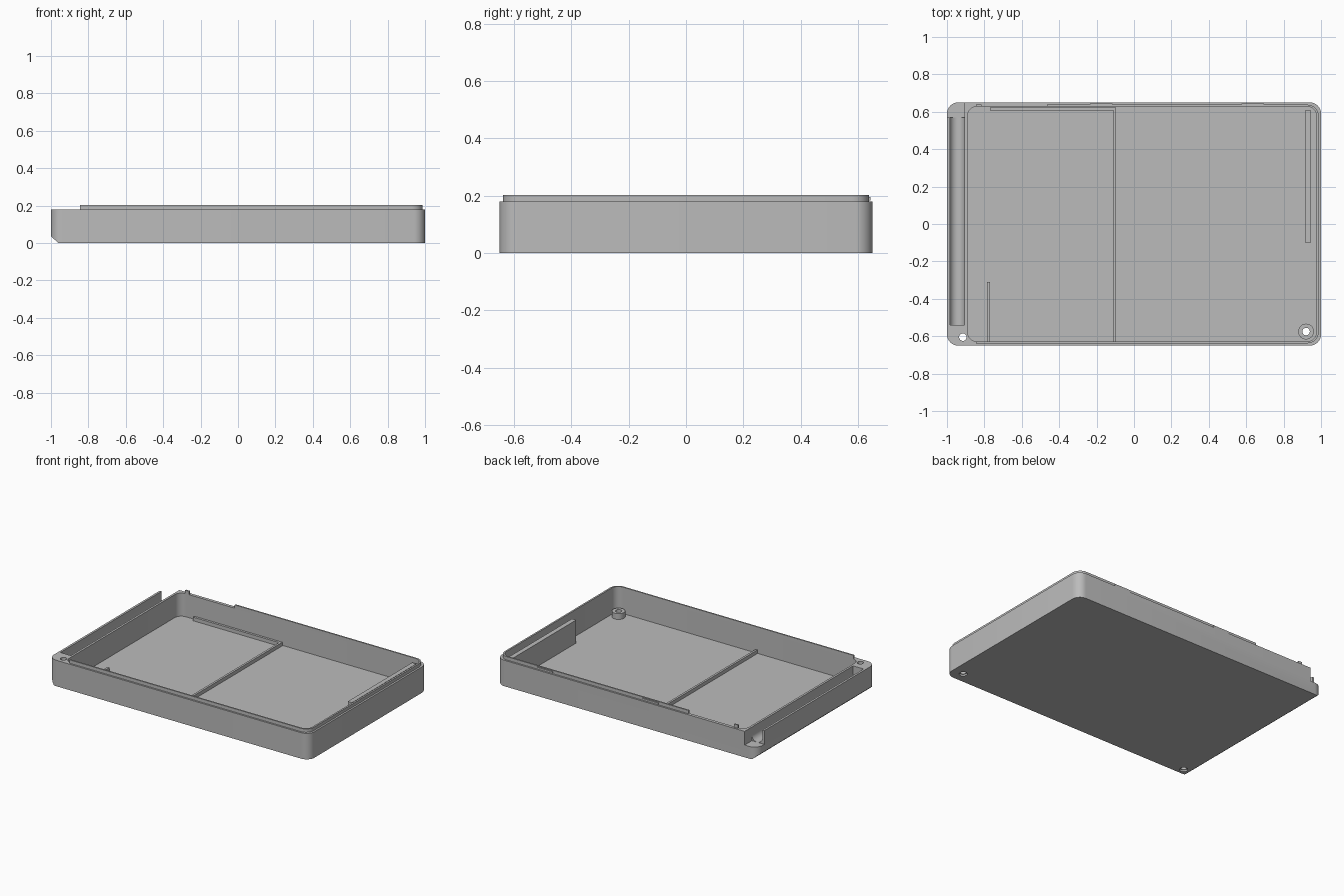
import bpy, bmesh
from math import cos, sin, pi, radians
from mathutils import Vector

cube = bpy.data.objects.get("Cube")
if cube:
    bpy.data.objects.remove(cube, do_unlink=True)

grey = bpy.data.materials.new("plain grey")
grey.use_nodes = True
GREY = (0.5, 0.5, 0.5, 1)
grey.diffuse_color = GREY
grey.node_tree.nodes["Principled BSDF"].inputs["Base Color"].default_value = GREY


def prism(name, points, sweep):
    """Closed outline swept along a vector."""
    bm = bmesh.new()
    face = bm.faces.new([bm.verts.new(p) for p in points])
    new = bmesh.ops.extrude_face_region(bm, geom=[face])["geom"]
    bmesh.ops.translate(bm, vec=Vector(sweep),
                        verts=[v for v in new if isinstance(v, bmesh.types.BMVert)])
    bmesh.ops.recalc_face_normals(bm, faces=bm.faces)
    mesh = bpy.data.meshes.new(name)
    bm.to_mesh(mesh)
    bm.free()
    mesh.materials.append(grey)
    obj = bpy.data.objects.new(name, mesh)
    bpy.context.collection.objects.link(obj)
    return obj


def slab(name, x0, x1, y0, y1, z0, z1, r=0, steps=8):
    """Upright block with optional rounded corners."""
    if r:
        corners = [(x1 - r, y1 - r), (x0 + r, y1 - r), (x0 + r, y0 + r), (x1 - r, y0 + r)]
        pts = [(cx + r * cos(a), cy + r * sin(a), z0)
               for q, (cx, cy) in enumerate(corners)
               for a in [(q + i / steps) * pi / 2 for i in range(steps + 1)]]
    else:
        pts = [(x0, y0, z0), (x1, y0, z0), (x1, y1, z0), (x0, y1, z0)]
    return prism(name, pts, (0, 0, z1 - z0))


def disc(name, x, y, r, z0, z1, n=32):
    pts = [(x + r * cos(2 * pi * i / n), y + r * sin(2 * pi * i / n), z0) for i in range(n)]
    return prism(name, pts, (0, 0, z1 - z0))


def cut(obj, *cutters):
    bpy.context.view_layer.objects.active = obj
    for cutter in cutters:
        mod = obj.modifiers.new("cut", 'BOOLEAN')
        mod.operation = 'DIFFERENCE'
        mod.solver = 'EXACT'
        mod.object = cutter
        bpy.ops.object.modifier_apply(modifier=mod.name)
        bpy.data.objects.remove(cutter, do_unlink=True)


RIM, TOP, FLOOR = 0.18, 0.203, 0.02
SCREWS = [(0.92, -0.575), (-0.915, -0.605)]

# Tray shell: rounded block with cavity, end notch and chamfered lower edge
tray = slab("tray", -1, 1, -0.65, 0.65, 0, RIM, 0.06)
cavity = slab("cavity_cutter", -0.89, 0.975, -0.628, 0.628, FLOOR, 0.3, 0.05)
notch = slab("notch_cutter", -1.1, -0.905, 0.57, 0.8, 0.085, 0.3)
chamfer = prism("chamfer_cutter",
                [(-1.04, -1, 0.07), (-0.93, -1, -0.026), (-1.04, -1, -0.03)], (0, 2, 0))

# Round-bottomed channel along the right end
arc = [pi + pi * i / 16 for i in range(17)]
outline = [(-0.945 + 0.04 * cos(a), -0.54, 0.125 + 0.04 * sin(a)) for a in arc]
channel = prism("channel_cutter",
                [(-0.985, -0.54, 0.3)] + outline + [(-0.905, -0.54, 0.3)], (0, 1.13, 0))
cut(tray, cavity, notch, chamfer, channel)

# Screw boss and through holes
boss = disc("screw_boss", *SCREWS[0], 0.042, FLOOR, 0.06)
for x, y in SCREWS:
    cut(tray, disc("hole_cutter", x, y, 0.02, -0.1, 0.3),
        disc("head_cutter", x, y, 0.026, -0.1, 0.012))
cut(boss, disc("hole_cutter", *SCREWS[0], 0.02, -0.1, 0.3))

# Raised lip around the rim, open at the channel end
lip = slab("rim_lip", -1.2, 0.987, -0.638, 0.638, RIM, TOP, 0.06)
cut(lip,
    slab("lip_inner_cutter", -1.1, 0.975, -0.628, 0.628, 0.1, 0.3, 0.05),
    slab("lip_end_cutter", -1.3, -0.845, -1, 1, 0.1, 0.3),
    slab("lip_back_cutter", -1.3, -0.465, 0.5, 1, 0.1, 0.3))
slab("lip_peg", -0.845, -0.815, 0.628, 0.638, RIM, TOP)

# Snap ridges on the back of the lip
for i, x in enumerate((-0.175, 0.635)):
    slab(f"snap_ridge_{i + 1}", x - 0.06, x + 0.06, 0.637, 0.644, 0.184, 0.196)

# Ribs on the floor
slab("middle_rib", -0.11, -0.095, -0.63, 0.622, FLOOR, 0.045)
slab("back_rib", -0.77, -0.11, 0.606, 0.622, FLOOR, 0.045)
slab("short_rib", -0.785, -0.77, -0.63, -0.31, FLOOR, 0.045)
slab("tall_divider", 0.913, 0.945, -0.1, 0.606, FLOOR, 0.18)

# Smooth the rounded corners, keep edges crisp
for obj in bpy.context.collection.objects:
    obj.select_set(obj.type == 'MESH')
bpy.context.view_layer.objects.active = tray
bpy.ops.object.shade_smooth_by_angle(angle=radians(30))
